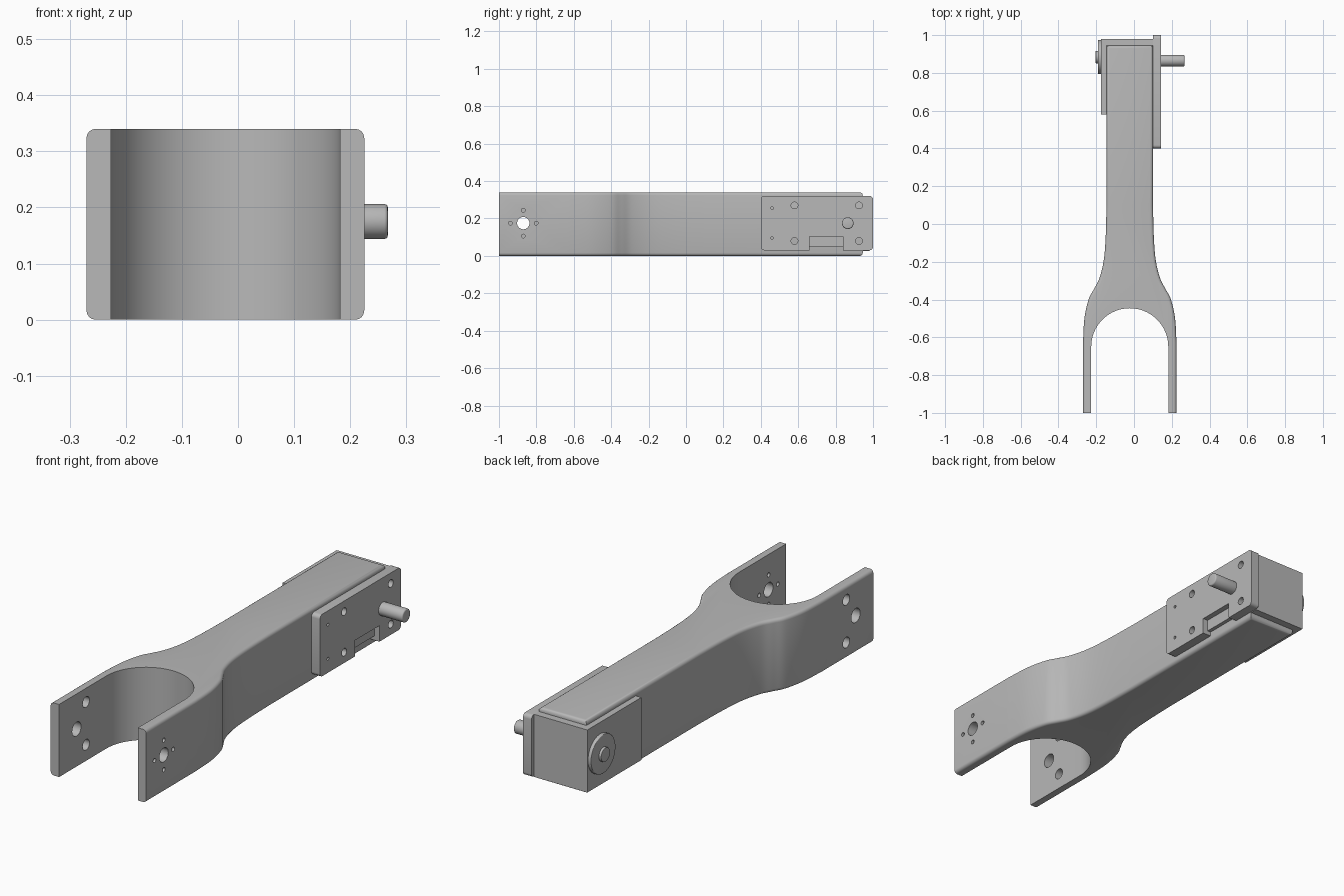
import bpy, bmesh, math
from mathutils import Vector, Matrix

if "Cube" in bpy.data.objects:
    bpy.data.objects.remove(bpy.data.objects["Cube"])

grey = bpy.data.materials.new("plain_grey")
grey.diffuse_color = (0.48, 0.48, 0.48, 1)
grey.use_nodes = True
grey.node_tree.nodes["Principled BSDF"].inputs["Base Color"].default_value = grey.diffuse_color
CX, H, ZC = -0.0225, 0.34, 0.175   # arm centre line, arm height, axle height


def finish(name, bm):
    bmesh.ops.recalc_face_normals(bm, faces=bm.faces)
    me = bpy.data.meshes.new(name)
    bm.to_mesh(me)
    bm.free()
    ob = bpy.data.objects.new(name, me)
    bpy.context.collection.objects.link(ob)
    me.materials.append(grey)
    return ob


def smooth(ob):
    bpy.ops.object.select_all(action='DESELECT')
    ob.select_set(True)
    bpy.context.view_layer.objects.active = ob
    bpy.ops.object.shade_smooth_by_angle(angle=math.radians(32))


def prism(points, direction):
    bm = bmesh.new()
    f = bm.faces.new([bm.verts.new(p) for p in points])
    ex = bmesh.ops.extrude_face_region(bm, geom=[f])
    vs = [v for v in ex['geom'] if isinstance(v, bmesh.types.BMVert)]
    bmesh.ops.translate(bm, verts=vs, vec=direction)
    bmesh.ops.recalc_face_normals(bm, faces=bm.faces)
    return bm


def add_cyl(bm, x0, x1, y, z, r, seg=32):
    # cylinder lying along x
    m = Matrix.Translation(((x0 + x1) / 2, y, z)) @ Matrix.Rotation(math.pi / 2, 4, 'Y')
    bmesh.ops.create_cone(bm, cap_ends=True, segments=seg, radius1=r, radius2=r,
                          depth=x1 - x0, matrix=m)


def drill(ob, holes):
    bm = bmesh.new()
    for h in holes:
        add_cyl(bm, *h, seg=24)
    cutter = finish("hole_cutter", bm)
    cutter.hide_render = True
    mod = ob.modifiers.new("holes", 'BOOLEAN')
    mod.operation, mod.solver, mod.object = 'DIFFERENCE', 'EXACT', cutter
    bpy.ops.object.select_all(action='DESELECT')
    ob.select_set(True)
    bpy.context.view_layer.objects.active = ob
    bpy.ops.object.modifier_apply(modifier=mod.name)
    bpy.data.objects.remove(cutter)


def spline(pts, n=6):
    # Catmull-Rom through (half width, y) points
    out = []
    p = [pts[0]] + pts + [pts[-1]]
    for i in range(1, len(p) - 2):
        a, b, c, d = [Vector(q) for q in p[i - 1:i + 3]]
        for k in range(n):
            t = k / n
            out.append(0.5 * (2 * b + (c - a) * t + (2 * a - 5 * b + 4 * c - d) * t * t
                              + (3 * b - a - 3 * c + d) * t ** 3))
    return out + [Vector(pts[-1])]


# forked arm: flared outline with a U-shaped opening
side = [Vector((0.2475, -1))] + spline([(0.2475, -0.63), (0.24, -0.5), (0.218, -0.4),
        (0.19, -0.345), (0.162, -0.29), (0.139, -0.2), (0.128, -0.08), (0.123, 0.1)])
side.append(Vector((0.123, 0.945)))
outer = [(CX + p.x, p.y, 0) for p in side] + [(CX - p.x, p.y, 0) for p in reversed(side)]
inner = [(CX - 0.204, -1, 0)]
for i in range(33):
    a = math.pi * (1 - i / 32)
    inner.append((CX + 0.204 * math.cos(a), -0.65 + 0.204 * math.sin(a), 0))
inner.append((CX + 0.204, -1, 0))
bm = prism(outer + inner, (0, 0, H))
keys = {(round(x, 4), round(y, 4)) for x, y, _ in outer}
on_outer = lambda v: (round(v.co.x, 4), round(v.co.y, 4)) in keys
rim = [e for e in bm.edges if abs(e.verts[0].co.z - e.verts[1].co.z) < 1e-5
       and all(on_outer(v) for v in e.verts)]
bmesh.ops.bevel(bm, geom=rim, offset=0.016, segments=4, profile=0.5, affect='EDGES')
arm = finish("forked_arm", bm)
holes = [(-0.4, 0.4, -0.87, ZC, 0.033)]
for dy, dz in ((0.069, 0), (-0.069, 0), (0, 0.069), (0, -0.069)):
    holes.append((0.1, 0.4, -0.87 + dy, ZC + dz, 0.01))
for dz in (-0.1, 0.1):
    holes.append((-0.4, -0.1, -0.80, ZC + dz, 0.025))
drill(arm, holes)
smooth(arm)

# mounting plate with a notch in its lower edge
prof = [(0.40, 0.03), (0.66, 0.03), (0.66, 0.105), (0.84, 0.105), (0.84, 0.03),
        (1.0, 0.03), (1.0, 0.32), (0.40, 0.32)]
bm = prism([(0.10, y, z) for y, z in prof], (0.044, 0, 0))
corners = [e for e in bm.edges if abs(e.verts[0].co.x - e.verts[1].co.x) > 0.01
           and (e.verts[0].co.y < 0.41 or e.verts[0].co.y > 0.99)]
bmesh.ops.bevel(bm, geom=corners, offset=0.018, segments=5, profile=0.5, affect='EDGES')
plate = finish("mounting_plate", bm)
drill(plate, [(0.05, 0.2, y, z, 0.018) for y in (0.58, 0.925) for z in (0.08, 0.27)]
      + [(0.05, 0.2, 0.46, z, 0.007) for z in (0.095, 0.255)])
smooth(plate)

# thin tab inside the notch
finish("notch_tab", prism([(0.10, 0.66, 0.05), (0.10, 0.84, 0.05),
                           (0.10, 0.84, 0.105), (0.10, 0.66, 0.105)], (0.018, 0, 0)))

# L-shaped housing wrapping the rear end and left side
L = [(-0.175, 0.58), (-0.175, 0.98), (0.10, 0.98), (0.10, 0.94), (-0.146, 0.94), (-0.146, 0.58)]
finish("rear_housing", prism([(x, y, 0.027) for x, y in L], (0, 0, 0.293)))

# shaft, disc and hub
for name, x0, x1, y, r, bev in (("drive_shaft", 0.10, 0.267, 0.865, 0.031, 0.006),
                                ("bearing_disc", -0.191, -0.17, 0.884, 0.091, 0.003),
                                ("bearing_hub", -0.203, -0.185, 0.884, 0.033, 0.002)):
    bm = bmesh.new()
    add_cyl(bm, x0, x1, y, ZC, r, 48)
    rims = [e for e in bm.edges if abs(e.verts[0].co.x - e.verts[1].co.x) < 1e-5]
    bmesh.ops.bevel(bm, geom=rims, offset=bev, segments=3, profile=0.5, affect='EDGES')
    smooth(finish(name, bm))
